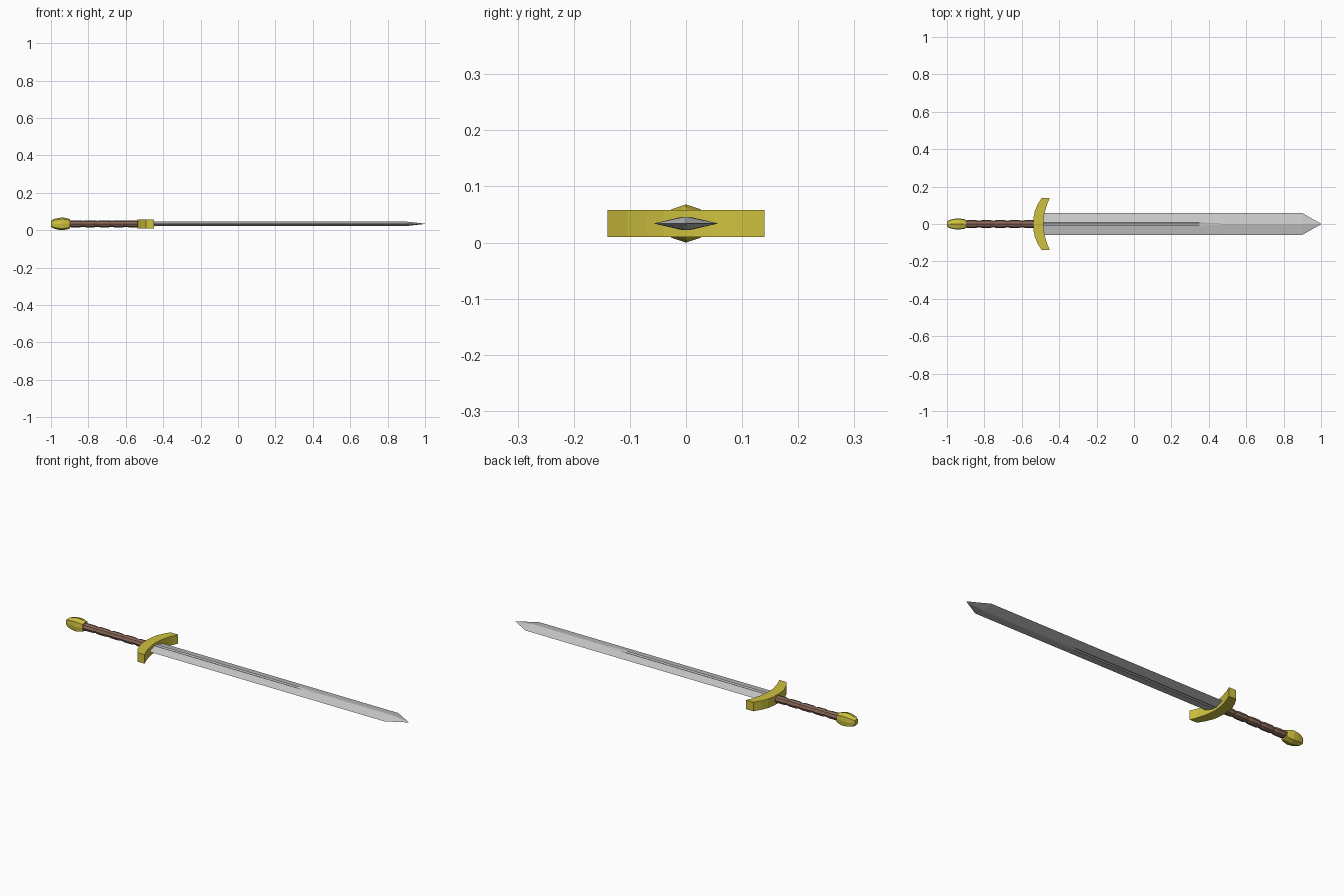
import bpy, bmesh, math

if "Cube" in bpy.data.objects:
    bpy.data.objects.remove(bpy.data.objects["Cube"])

ZC = 0.034  # height of the sword's long axis


def material(name, color):
    m = bpy.data.materials.new(name)
    m.diffuse_color = (*color, 1)
    m.use_nodes = True
    m.node_tree.nodes["Principled BSDF"].inputs["Base Color"].default_value = m.diffuse_color
    return m


def loft(name, sections, mat=None):
    """Skin a list of equal-length closed sections and cap both ends."""
    bm = bmesh.new()
    rings = [[bm.verts.new(p) for p in s] for s in sections]
    n = len(rings[0])
    for a, b in zip(rings, rings[1:]):
        for i in range(n):
            j = (i + 1) % n
            bm.faces.new((a[i], a[j], b[j], b[i]))
    bm.faces.new(rings[0])
    bm.faces.new(rings[-1])
    bmesh.ops.remove_doubles(bm, verts=bm.verts, dist=1e-5)
    bmesh.ops.recalc_face_normals(bm, faces=bm.faces)
    me = bpy.data.meshes.new(name)
    bm.to_mesh(me)
    bm.free()
    ob = bpy.data.objects.new(name, me)
    bpy.context.collection.objects.link(ob)
    if mat:
        me.materials.append(mat)
    return ob


gold = material("gold", (0.62, 0.53, 0.05))
leather = material("leather", (0.25, 0.14, 0.1))


# Blade: flattened diamond with a shallow fuller that fades out near the middle
def blade_section(x, half_width, half_thick, fuller_half, groove):
    w, t, f = half_width, half_thick, fuller_half
    outline = [(w, 0), (f, t), (0, groove), (-f, t),
               (-w, 0), (-f, -t), (0, -groove), (f, -t)]
    return [(x, y, ZC + z) for y, z in outline]


loft("blade", [
    blade_section(-0.51, 0.058, 0.0115, 0.008, 0.008),
    blade_section(0.35, 0.058, 0.0115, 0.008, 0.008),
    blade_section(0.46, 0.058, 0.0115, 0.004, 0.0118),
    blade_section(0.90, 0.058, 0.0115, 0.004, 0.0118),
    blade_section(1.0, 0.0015, 0.001, 0.0005, 0.001),
])

# Crossguard: crescent bar swept across y, mirrored about the centre
half = [(0.0, -0.538, -0.485), (0.04, -0.536, -0.482),
        (0.07, -0.530, -0.475), (0.105, -0.515, -0.465), (0.14, -0.493, -0.45)]
stations = [(-y, b, f) for y, b, f in reversed(half[1:])] + half
loft("crossguard", [
    [(b, y, ZC - 0.024), (f, y, ZC - 0.024), (f, y, ZC + 0.024), (b, y, ZC + 0.024)]
    for y, b, f in stations], gold)


def oct_section(x, ry, rz):
    return [(x, ry * math.cos(i * math.pi / 4), ZC + rz * math.sin(i * math.pi / 4))
            for i in range(8)]


# Grip: octagonal handle with five swelling wraps
grip = []
x0, step = -0.905, 0.077
for i in range(5):
    x = x0 + i * step
    grip += [oct_section(x, 0.017, 0.016), oct_section(x + 0.2 * step, 0.021, 0.019),
             oct_section(x + 0.75 * step, 0.021, 0.019)]
grip.append(oct_section(x0 + 5 * step, 0.017, 0.016))
loft("grip", grip, leather)


# Pommel: boxy faceted bulb with a ridge on each face
def pommel_section(x, s):
    outline = [(0.030, 0), (0.027, 0.025), (0, 0.034), (-0.027, 0.025),
               (-0.030, 0), (-0.027, -0.025), (0, -0.034), (0.027, -0.025)]
    return [(x, s * y, ZC + s * z) for y, z in outline]


loft("pommel", [pommel_section(x, s) for x, s in
                [(-1.0, 0.45), (-0.985, 0.75), (-0.96, 0.93),
                 (-0.935, 1.0), (-0.91, 0.85), (-0.898, 0.72)]], gold)
